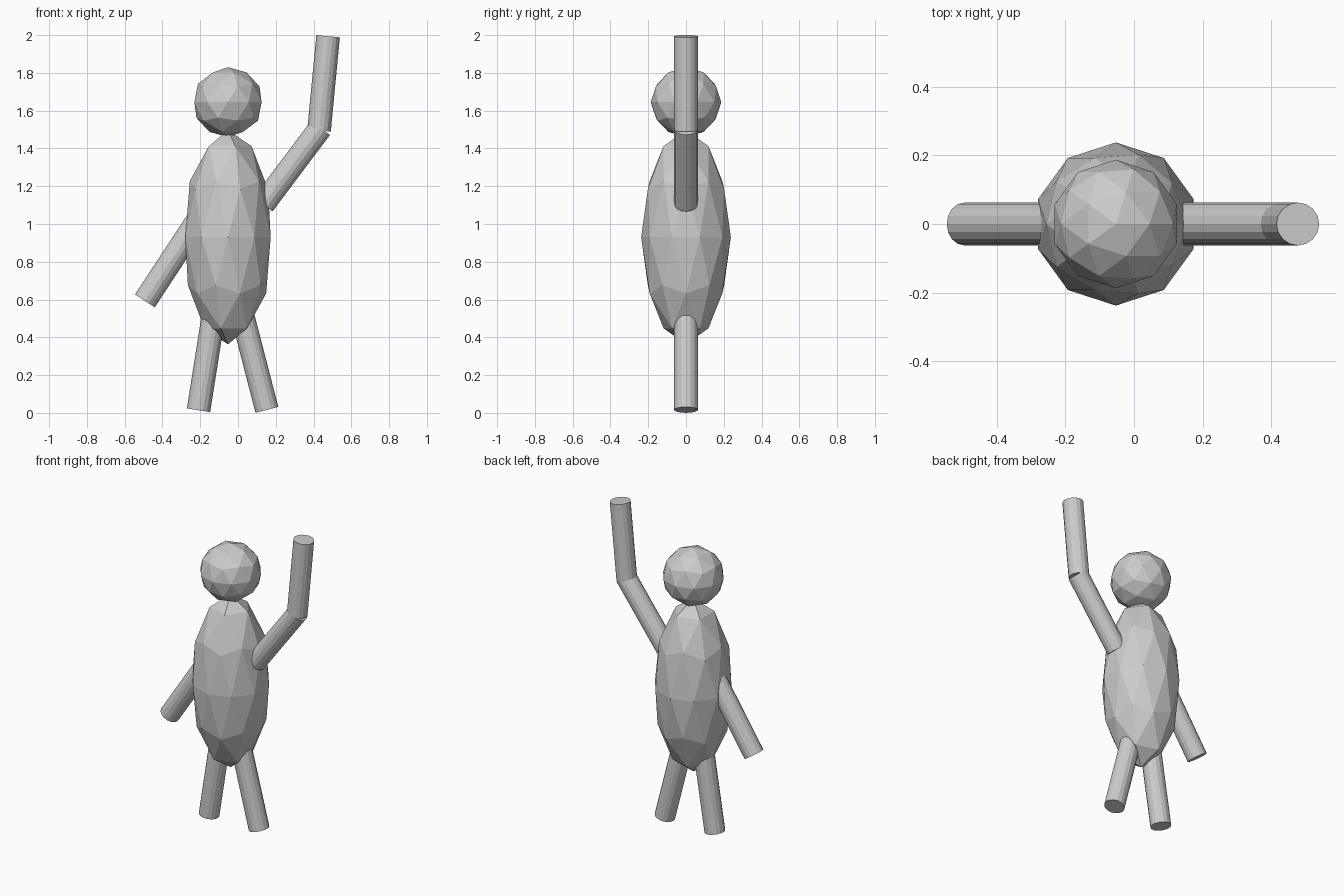
import bpy
from mathutils import Vector

if "Cube" in bpy.data.objects:
    bpy.data.objects.remove(bpy.data.objects["Cube"])

CX = -0.053      # body axis
LIMB_R = 0.0625


def ball(name, z, scale):
    bpy.ops.mesh.primitive_ico_sphere_add(subdivisions=2, radius=1, location=(CX, 0, z))
    ob = bpy.context.object
    ob.name = name
    ob.scale = scale
    return ob


def limb(name, start, end):
    a, b = Vector((start[0], 0, start[1])), Vector((end[0], 0, end[1]))
    d = b - a
    bpy.ops.mesh.primitive_cylinder_add(vertices=16, radius=LIMB_R, depth=d.length,
                                        location=(a + b) / 2)
    ob = bpy.context.object
    ob.name = name
    # tilt within the XZ plane
    ob.rotation_euler = (0, Vector((0, 1)).angle_signed(Vector((d.x, d.z))), 0)
    return ob


# Head and torso
ball("head", 1.645, (0.187, 0.187, 0.185))
ball("torso", 0.93, (0.2375, 0.2375, 0.567))

# Raised arm: upper part and forearm
limb("raised_upper_arm", (0.133, 1.104), (0.437, 1.509))
limb("raised_forearm", (0.429, 1.495), (0.477, 1.994))

# Lowered arm
limb("lowered_arm", (-0.493, 0.593), (-0.213, 1.019))

# Legs
limb("left_leg", (-0.209, 0.014), (-0.131, 0.508))
limb("right_leg", (0.153, 0.016), (0.028, 0.500))
